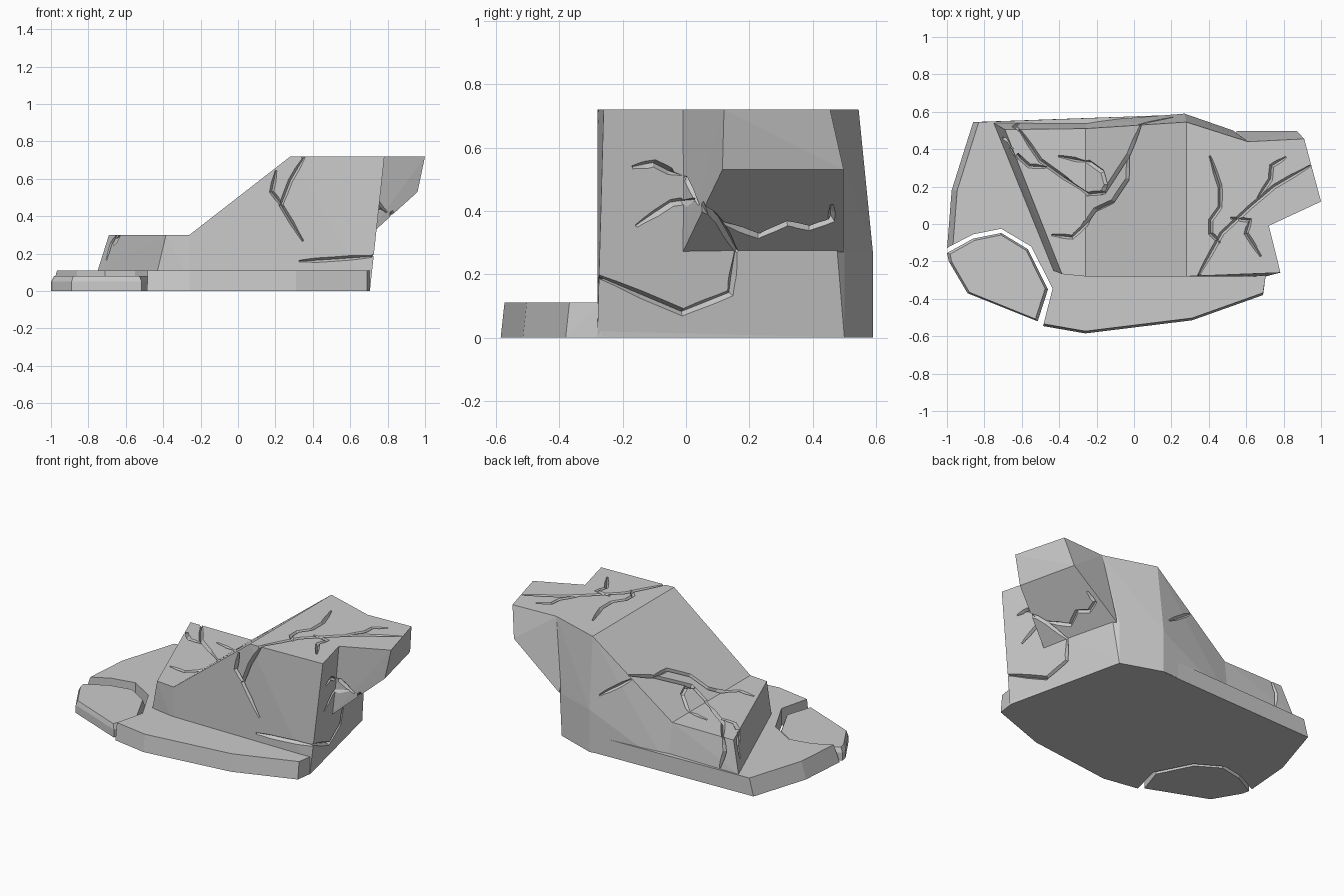
import bpy, bmesh
from mathutils import Vector
from mathutils.bvhtree import BVHTree

if "Cube" in bpy.data.objects:
    bpy.data.objects.remove(bpy.data.objects["Cube"])


def make(name, bm):
    bmesh.ops.recalc_face_normals(bm, faces=bm.faces)
    me = bpy.data.meshes.new(name)
    bm.to_mesh(me)
    bm.free()
    ob = bpy.data.objects.new(name, me)
    bpy.context.collection.objects.link(ob)
    return ob


def hull(name, pts):
    bm = bmesh.new()
    for p in pts:
        bm.verts.new(p)
    res = bmesh.ops.convex_hull(bm, input=bm.verts)
    junk = {g for g in res["geom_interior"] + res["geom_unused"]
            if isinstance(g, bmesh.types.BMVert)}
    bmesh.ops.delete(bm, geom=list(junk), context='VERTS')
    bmesh.ops.dissolve_limit(bm, angle_limit=0.01, verts=bm.verts, edges=bm.edges)
    return make(name, bm)


def boolean(ob, tool, op):
    m = ob.modifiers.new("bool", 'BOOLEAN')
    m.operation, m.object, m.solver, m.use_self = op, tool, 'EXACT', True
    bpy.context.view_layer.update()
    me = bpy.data.meshes.new_from_object(
        ob.evaluated_get(bpy.context.evaluated_depsgraph_get()))
    ob.modifiers.clear()
    # keep the old mesh if a cut fails
    if len(me.polygons) > 5:
        ob.data = me
    bpy.data.objects.remove(tool)


# Base slab, slightly bevelled at the top
foot = [(-.86, .545), (-.975, .18), (-1, -.14), (-.99, -.2), (-.89, -.37), (-.49, -.545),
        (-.26, -.585), (.31, -.515), (.69, -.38), (.705, -.27), (.53, .5), (.27, .585), (-.2, .55)]
rock = hull("rock", [(x, y, 0) for x, y in foot] +
            [(x + (.03 if x < -.6 else 0), y + (.012 if y < -.3 else 0), .11) for x, y in foot])

# Gap for the broken-off corner
gap = [(-1.1, -.18), (-.86, -.055), (-.71, -.025), (-.55, -.12),
       (-.435, -.345), (-.5, -.6), (-1.1, -.6)]
boolean(rock, hull("gap", [(x, y, z) for x, y in gap for z in (-.1, .3)]), 'DIFFERENCE')

# Broken corner piece, lower than the slab
piece = [(-1, -.155), (-.86, -.078), (-.71, -.048), (-.567, -.135), (-.46, -.35),
         (-.515, -.52), (-.89, -.37), (-.99, -.2)]
hull("broken_corner", [(x, y, z) for x, y in piece for z in (0, .05)] +
     [(-.72 + (x + .72) * .94, -.27 + (y + .27) * .95, .08) for x, y in piece])

# Low step on the left
step = [(-.69, .505, .3), (-.26, .51, .3), (-.26, -.28, .3), (-.385, -.268, .3),
        (-.75, .54, .11), (-.43, -.25, .11), (-.26, -.28, .05), (-.43, -.25, .05),
        (-.75, .54, .05), (-.2, .545, .05), (0, .4, .1), (0, -.2, .1), (0, .4, .28), (0, -.2, .28)]
boolean(rock, hull("step", step), 'UNION')

# Sloping main block
block = [(-.26, .51, .3), (-.26, -.28, .3), (-.26, .548, .02), (-.26, -.28, .02),
         (.27, .59, 0), (.27, .59, .27), (.53, .5, 0), (.53, .5, .27), (.705, -.28, 0),
         (.28, .545, .72), (.28, -.28, .72), (.61, .44, .72), (.783, -.26, .72)]
boolean(rock, hull("block", block), 'UNION')

# Overhanging ledge on the right
ledge = [(.72, -.01, .72), (1, .12, .72), (.91, .455, .72), (.61, .44, .72), (.96, .115, .53),
         (.87, .498, .53), (.673, -.01, .27), (.55, .498, .27),
         (.5, .1, .72), (.5, .4, .72), (.5, .1, .27), (.5, .4, .27)]
boolean(rock, hull("ledge", ledge), 'UNION')

# Cracks: V grooves projected on the rock from one side
bm0 = bmesh.new()
bm0.from_mesh(rock.data)
tree = BVHTree.FromBMesh(bm0)
VIEWS = {
    'top': (lambda a, b: (a, b, 5), (0, 0, -1)),
    'front': (lambda a, b: (a, -5, b), (0, 1, 0)),
    'right': (lambda a, b: (5, a, b), (-1, 0, 0)),
    'back': (lambda a, b: (a, 5, b), (0, -1, 0)),
}


def crack(view, path, w=.012, d=.022):
    origin, ray = VIEWS[view]
    pts = [Vector(p) for p in path]
    flat = [pts[0].lerp(pts[0], 0)]
    for a, b in zip(pts, pts[1:]):
        flat += [a.lerp(b, t) for t in (.5, 1)]
    hits = [tree.ray_cast(Vector(origin(*p)), Vector(ray))[:2] for p in flat]
    hits = [h for h in hits if h[0]]
    bm = bmesh.new()
    rings = []
    last = len(hits) - 1
    for i, (p, n) in enumerate(hits):
        t = (hits[min(i + 1, last)][0] - hits[max(i - 1, 0)][0]).normalized()
        if i in (0, last):
            p = p + t * (.015 if i else -.015)
        s = n.cross(t).normalized()
        k = .55 if i in (0, last) else 1
        rings.append([bm.verts.new(q) for q in
                      (p + s * w * k * 1.7 + n * d * .7, p - s * w * k * 1.7 + n * d * .7,
                       p - n * d * k)])
    for r, q in zip(rings, rings[1:]):
        for j in range(3):
            bm.faces.new((r[j], r[(j + 1) % 3], q[(j + 1) % 3], q[j]))
    bm.faces.new(rings[0])
    bm.faces.new(rings[-1][::-1])
    boolean(rock, make("crack", bm), 'DIFFERENCE')


# Plateau cracks
crack('top', [(.345, -.275), (.47, -.05), (.62, .09), (.75, .2), (.93, .305)])
crack('top', [(.41, .35), (.46, .2), (.46, .09), (.41, .02), (.41, -.05), (.45, -.09)])
crack('top', [(.8, .35), (.735, .31), (.73, .24), (.67, .15)])
crack('top', [(.53, .03), (.62, .02), (.6, -.05), (.67, -.16)])
# Slope and step cracks
crack('top', [(.03, .515), (-.03, .37), (-.16, .17), (-.25, .16), (-.5, .34), (-.61, .5)])
crack('top', [(-.03, .36), (-.035, .24), (-.115, .12), (-.21, .075), (-.275, -.02),
              (-.33, -.07), (-.425, -.06)])
crack('top', [(-.66, .4), (-.56, .31), (-.48, .305)])
crack('top', [(-.39, .36), (-.24, .33), (-.17, .28), (-.15, .21), (-.17, .17)])
# Front cracks
crack('front', [(.35, .71), (.28, .59), (.23, .46), (.34, .28)])
crack('front', [(.2, .63), (.18, .53), (.235, .46)])
crack('front', [(.34, .16), (.5, .17), (.705, .185)])
crack('front', [(-.7, .18), (-.68, .25), (-.655, .29)])
# Right side cracks
crack('right', [(-.27, .19), (-.01, .08), (.14, .14), (.155, .255)])
crack('right', [(.155, .28), (.105, .365), (.055, .42)])
crack('right', [(.035, .43), (0, .5), (-.1, .55), (-.155, .54)])
crack('right', [(.02, .435), (-.045, .425), (-.145, .36)])
crack('right', [(.12, .36), (.23, .32), (.32, .36), (.39, .345), (.46, .37), (.46, .41)])
# Back cracks
crack('back', [(-.62, .29), (-.64, .22), (-.62, .13)])
crack('back', [(.03, .5), (.1, .45), (.2, .38)])
bm0.free()
